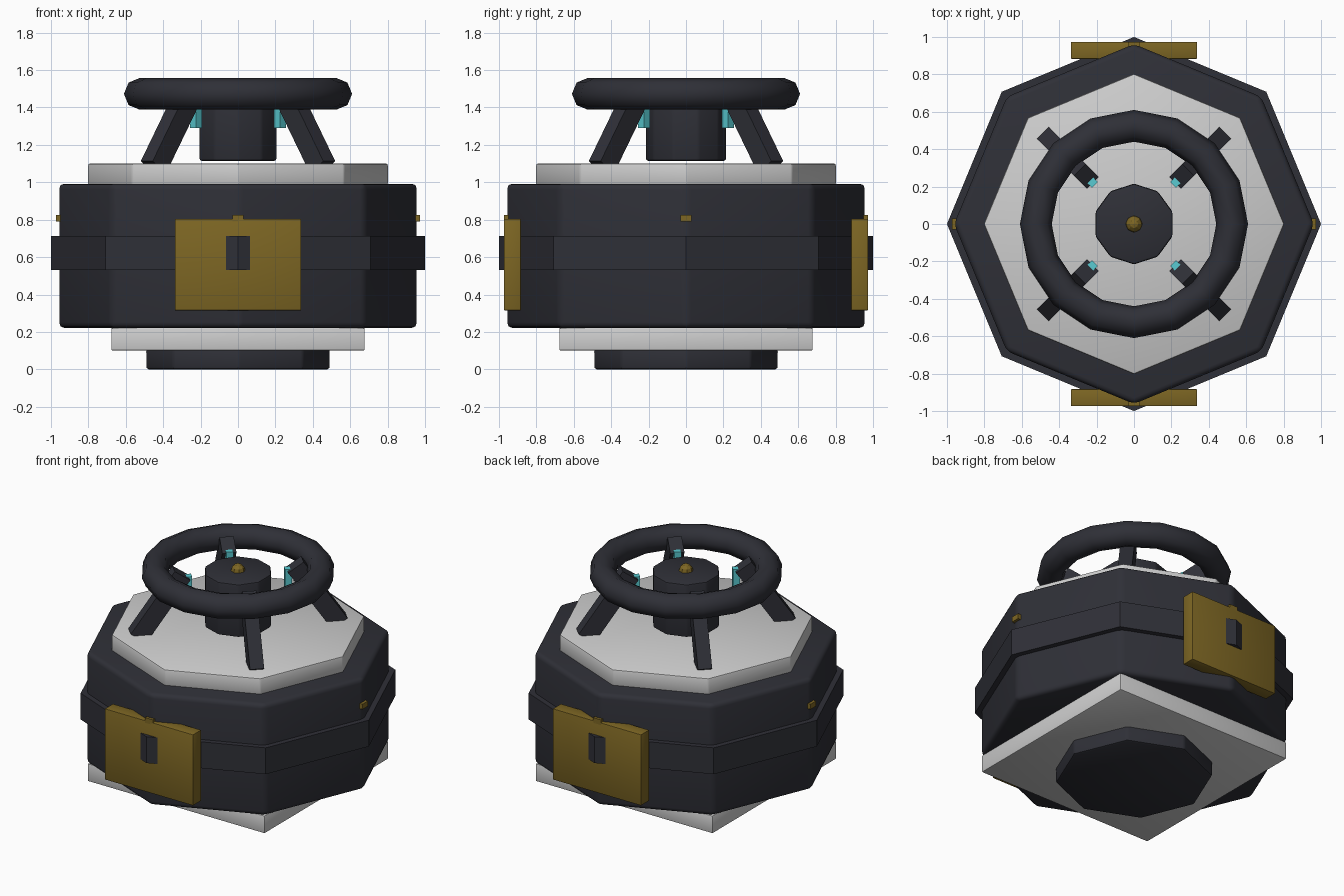
import bpy, bmesh, math
from mathutils import Matrix, Vector

if "Cube" in bpy.data.objects:
    bpy.data.objects.remove(bpy.data.objects["Cube"])


def make_mat(name, rgb):
    m = bpy.data.materials.new(name)
    m.diffuse_color = (*rgb, 1)
    m.use_nodes = True
    m.node_tree.nodes["Principled BSDF"].inputs["Base Color"].default_value = m.diffuse_color
    return m


DARK = make_mat("dark slate", (0.028, 0.029, 0.038))
LIGHT = make_mat("light grey", (0.62, 0.62, 0.62))
GOLD = make_mat("old gold", (0.205, 0.133, 0.017))
CYAN = make_mat("cyan", (0.10, 0.60, 0.65))


def finish(ob, name, mat, smooth=None):
    ob.name = name
    ob.data.name = name
    ob.data.materials.append(mat)
    if smooth:
        bpy.ops.object.shade_smooth_by_angle(angle=math.radians(smooth))
    return ob


def bevel(ob, width, segments):
    bm = bmesh.new()
    bm.from_mesh(ob.data)
    bmesh.ops.bevel(bm, geom=bm.edges[:], offset=width, segments=segments,
                    profile=0.5, affect='EDGES')
    bm.to_mesh(ob.data)
    bm.free()


def prism(name, sides, radius, z0, z1, mat, width=0, segments=2):
    bpy.ops.mesh.primitive_cylinder_add(vertices=sides, radius=radius, depth=z1 - z0,
                                        location=(0, 0, (z0 + z1) / 2))
    ob = bpy.context.object
    if width:
        bevel(ob, width, segments)
    return finish(ob, name, mat, 30 if width else None)


def box(name, size, loc, mat, rot=None, width=0):
    bpy.ops.mesh.primitive_cube_add(size=1)
    ob = bpy.context.object
    ob.data.transform(Matrix.Diagonal((*size, 1)))
    if width:
        bevel(ob, width, 2)
    ob.matrix_world = Matrix.Translation(loc) @ (rot or Matrix.Identity(4))
    return finish(ob, name, mat, 30 if width else None)


# Base, body and lid
prism("foot", 8, 0.493, 0.0, 0.11, DARK, 0.015)
box("bottom_plate", (1.355, 1.355, 0.122), (0, 0, 0.161), LIGHT, width=0.008)
prism("body", 8, 0.962, 0.222, 0.992, DARK, 0.03, 3)
prism("middle_band", 8, 1.0, 0.53, 0.712, DARK)
prism("top_plate", 8, 0.803, 0.985, 1.1, LIGHT, 0.01)

# Central hub with its knob
prism("hub", 10, 0.216, 1.115, 1.48, DARK, 0.012)
bpy.ops.mesh.primitive_uv_sphere_add(segments=8, ring_count=6, radius=0.045,
                                     location=(0, 0, 1.48))
finish(bpy.context.object, "hub_knob", GOLD)

# Ring handle
bpy.ops.mesh.primitive_torus_add(major_segments=16, minor_segments=8, major_radius=0.525,
                                 minor_radius=0.085, location=(0, 0, 1.473))
finish(bpy.context.object, "ring_handle", DARK, 60)

# Slanted struts and small lights on the diagonals
low, high = Vector((0.64, 0, 1.08)), Vector((0.36, 0, 1.49))
axis = high - low
tilt = Matrix.Rotation(math.atan2(axis.x, axis.z), 4, 'Y')
for i in range(4):
    spin = Matrix.Rotation(math.radians(45 + 90 * i), 4, 'Z')
    box(f"strut_{i + 1}", (0.12, 0.09, axis.length), spin @ ((low + high) / 2), DARK, spin @ tilt)
    box(f"light_{i + 1}", (0.045, 0.045, 0.18), spin @ Vector((0.318, 0, 1.38)), CYAN, spin)

# Front and back panels
for name, s in (("front", -1), ("back", 1)):
    box(name + "_panel", (0.675, 0.09, 0.49), (0, s * 0.928, 0.56), GOLD, width=0.004)

# Four studs around the body
for i in range(4):
    spin = Matrix.Rotation(math.radians(90 * i), 4, 'Z')
    box(f"stud_{i + 1}", (0.06, 0.06, 0.036), spin @ Vector((0.943, 0, 0.808)), GOLD, spin)
